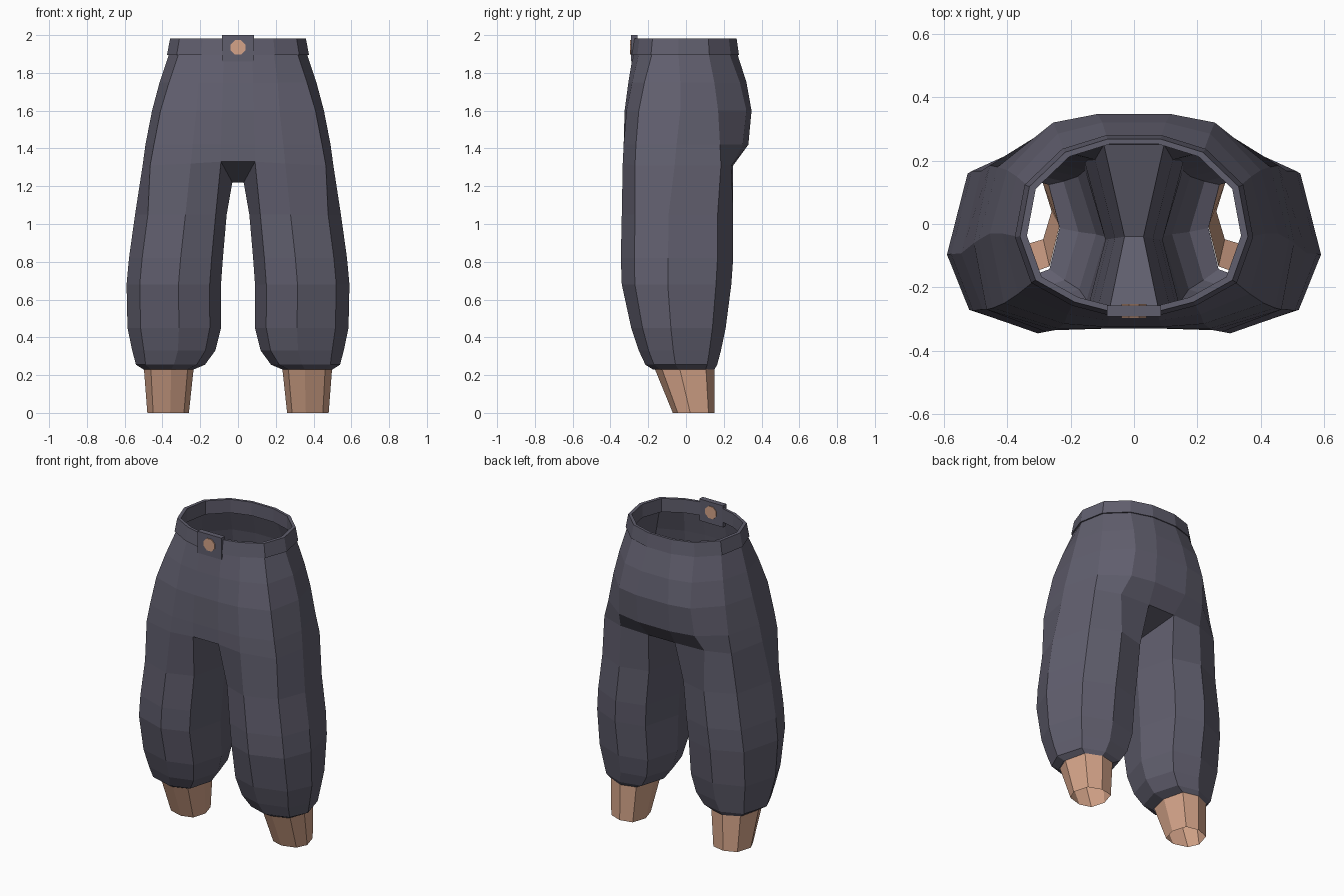
import bpy, bmesh, math
from mathutils import Matrix

if "Cube" in bpy.data.objects:
    bpy.data.objects.remove(bpy.data.objects["Cube"])


def material(name, rgb):
    m = bpy.data.materials.new(name)
    m.diffuse_color = (*rgb, 1)
    m.use_nodes = True
    m.node_tree.nodes["Principled BSDF"].inputs["Base Color"].default_value = m.diffuse_color
    return m


CLOTH = material("slate cloth", (0.118, 0.113, 0.155))
SKIN = material("warm tan", (0.66, 0.37, 0.25))


def finish(bm, name, mat, solid=True):
    if solid:
        bmesh.ops.recalc_face_normals(bm, faces=bm.faces[:])
    me = bpy.data.meshes.new(name)
    bm.to_mesh(me)
    bm.free()
    me.materials.append(mat)
    ob = bpy.data.objects.new(name, me)
    bpy.context.collection.objects.link(ob)
    return ob


def add_ring(bm, pts, side=1):
    return [bm.verts.new((side * x, y, z)) for x, y, z in pts]


def bridge(bm, a, b, closed=True):
    n = len(a)
    for i in range(n if closed else n - 1):
        j = (i + 1) % n
        bm.faces.new((a[i], a[j], b[j], b[i]))


# Leg cross-section in unit coordinates: front inner, front, front outer,
# outer, back outer, back, back inner, inner
SECTION = [(.12, .10), (.45, 0), (.86, .12), (1, .42),
           (.87, .86), (.5, 1), (.13, .92), (0, .5)]


def leg_ring(z, x0, x1, y0, y1):
    return [(x0 + u * (x1 - x0), y0 + v * (y1 - y0), z) for u, v in SECTION]


# Leg levels: z, inner x, outer x, front y, back y
LEG = [(.23, .235, .50, -.175, .15), (.255, .175, .54, -.215, .165),
       (.33, .12, .56, -.25, .185), (.45, .09, .585, -.29, .21),
       (.68, .09, .59, -.34, .24), (.82, .08, .577, -.345, .25),
       (1.05, .06, .545, -.34, .25)]

# Crotch level, ending with the low inner point
CROTCH = [(.09, -.33, 1.33), (.25, -.335, 1.32), (.465, -.27, 1.31),
          (.505, -.06, 1.31), (.455, .185, 1.31), (.30, .24, 1.31),
          (.095, .25, 1.31), (.03, -.04, 1.22)]

# Hip levels: same columns without the inner point
HIPS = [
    (1.42, [(.09, -.33), (.24, -.33), (.445, -.265), (.49, -.05),
            (.43, .18), (.27, .30), (.115, .33)]),
    (1.60, [(.085, -.325), (.22, -.315), (.41, -.25), (.455, -.03),
            (.40, .17), (.255, .32), (.115, .347)]),
    (1.75, [(.08, -.305), (.21, -.285), (.365, -.22), (.415, -.03),
            (.37, .15), (.24, .285), (.10, .32)]),
    (1.90, [(.075, -.28), (.19, -.25), (.315, -.18), (.365, -.04),
            (.335, .12), (.22, .23), (.085, .272)]),
]

# Trousers: two legs joined by a crotch strip and centre panels
bm = bmesh.new()
halves = []
for side in (1, -1):
    rings = [add_ring(bm, leg_ring(*lv), side) for lv in LEG]
    rings.append(add_ring(bm, CROTCH, side))
    for a, b in zip(rings, rings[1:]):
        bridge(bm, a, b)
    upper = [rings[-1][:7]]
    for z, pts in HIPS:
        upper.append(add_ring(bm, [(x, y, z) for x, y in pts], side))
    for a, b in zip(upper, upper[1:]):
        bridge(bm, a, b, closed=False)
    halves.append((rings[-1], upper))
(rc, ru), (lc, lu) = halves
for i, j in ((0, 7), (7, 6)):
    bm.faces.new((rc[i], rc[j], lc[j], lc[i]))
for col in (0, 6):
    for k in range(len(ru) - 1):
        bm.faces.new((ru[k][col], ru[k + 1][col], lu[k + 1][col], lu[k][col]))
finish(bm, "trousers", CLOTH)

# Waistband: thick band following the top of the hips
waist = HIPS[-1][1]
loop = waist + [(-x, y) for x, y in reversed(waist)]
bm = bmesh.new()
band = []
for scale, z in ((.985, 1.895), (1.03, 1.895), (.985, 1.982), (.925, 1.982), (.925, 1.895)):
    band.append(add_ring(bm, [(x * scale, y * scale, z) for x, y in loop]))
for a, b in zip(band, band[1:] + band[:1]):
    bridge(bm, a, b)
finish(bm, "waistband", CLOTH)

# Buckle plate
bm = bmesh.new()
bmesh.ops.create_cube(bm, size=1, matrix=Matrix.Translation((0, -.274, 1.93))
                      @ Matrix.Diagonal((.17, .034, .14, 1)))
finish(bm, "buckle_plate", CLOTH)

# Button passing through the plate
bm = bmesh.new()
bmesh.ops.create_cone(bm, cap_ends=True, segments=8, radius1=.042, radius2=.042, depth=.044,
                      matrix=Matrix.Translation((0, -.274, 1.935))
                      @ Matrix.Rotation(math.pi / 2, 4, 'X')
                      @ Matrix.Rotation(math.pi / 8, 4, 'Z'))
finish(bm, "button", SKIN)

# Ankles: open tapered tubes
for side, label in ((1, "right"), (-1, "left")):
    bm = bmesh.new()
    top = add_ring(bm, leg_ring(.232, .235, .498, -.165, .15), side)
    bottom = add_ring(bm, leg_ring(0, .26, .48, -.07, .15), side)
    bridge(bm, bottom, top)
    finish(bm, "ankle_" + label, SKIN)
